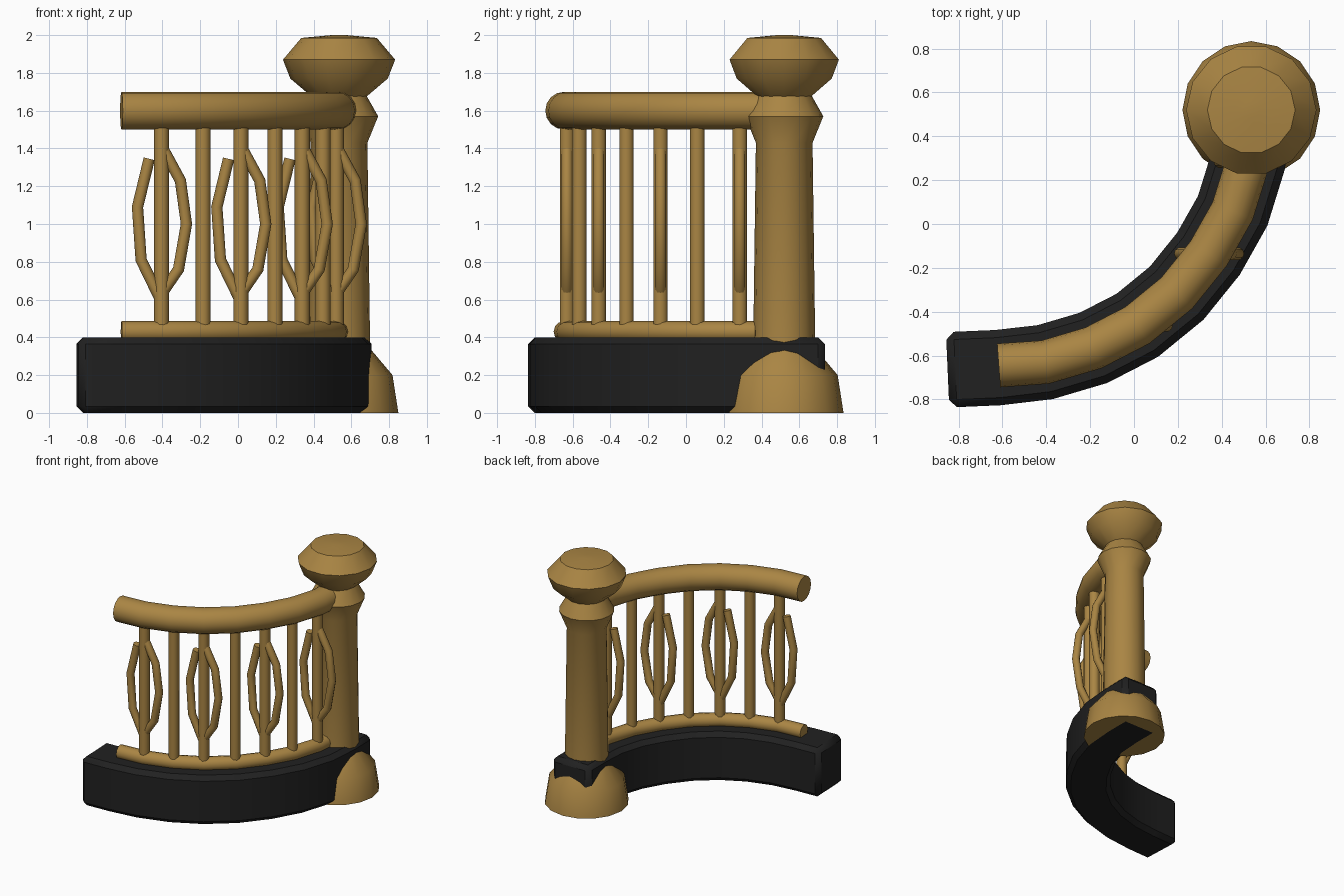
import bpy, bmesh, math
from mathutils import Vector

if "Cube" in bpy.data.objects:
    bpy.data.objects.remove(bpy.data.objects["Cube"])


def make_material(name, color):
    mat = bpy.data.materials.new(name)
    mat.use_nodes = True
    mat.diffuse_color = color
    mat.node_tree.nodes["Principled BSDF"].inputs["Base Color"].default_value = color
    return mat


gold = make_material("golden wood", (0.40, 0.235, 0.057, 1))
black = make_material("black stone", (0.015, 0.015, 0.015, 1))


def finish(name, bm, mat, angle=40):
    bmesh.ops.recalc_face_normals(bm, faces=bm.faces)
    mesh = bpy.data.meshes.new(name)
    bm.to_mesh(mesh)
    bm.free()
    mesh.materials.append(mat)
    obj = bpy.data.objects.new(name, mesh)
    bpy.context.collection.objects.link(obj)
    bpy.ops.object.select_all(action="DESELECT")
    obj.select_set(True)
    bpy.context.view_layer.objects.active = obj
    bpy.ops.object.shade_smooth_by_angle(angle=math.radians(angle))
    return obj


def skin(bm, rings):
    """Join successive vertex rings and close both ends."""
    n = len(rings[0])
    for a, b in zip(rings, rings[1:]):
        for i in range(n):
            j = (i + 1) % n
            bm.faces.new((a[i], a[j], b[j], b[i]))
    bm.faces.new(rings[0])
    bm.faces.new(rings[-1])


def circle(radius, sides):
    steps = [math.tau * i / sides for i in range(sides)]
    return [(radius * math.cos(a), radius * math.sin(a)) for a in steps]


def sweep(name, path, section, ref, mat):
    """Carry a cross-section along a path, keeping it upright to ref."""
    bm = bmesh.new()
    pts, ref, rings = [Vector(p) for p in path], Vector(ref), []
    for i, p in enumerate(pts):
        t = (pts[min(i + 1, len(pts) - 1)] - pts[max(i - 1, 0)]).normalized()
        side = t.cross(ref).normalized()
        up = side.cross(t)
        rings.append([bm.verts.new(p + side * a + up * b) for a, b in section])
    skin(bm, rings)
    return finish(name, bm, mat)


def lathe(name, profile, center, sides, mat):
    bm = bmesh.new()
    rings = [[bm.verts.new((center[0] + x, center[1] + y, z))
              for x, y in circle(r, sides)] for r, z in profile]
    skin(bm, rings)
    return finish(name, bm, mat, 35)


# Curved plan shared by the rails and the balusters
stations = [(-0.405, -0.63), (-0.185, -0.565), (0.015, -0.462), (0.195, -0.315),
            (0.34, -0.135), (0.45, 0.06), (0.52, 0.285)]
rail_plan = [(-0.617, -0.645)] + stations + [(0.53, 0.42)]
stone_plan = [(-0.85, -0.665), (-0.62, -0.655)] + stations + [(0.535, 0.5), (0.535, 0.735)]

# Stone plinth
w, h = 0.172, 0.2
plinth = sweep("stone_plinth", [(x, y, h) for x, y in stone_plan],
               [(-w, -h), (w, -h), (w, h), (-w, h)], (0, 0, 1), black)
bevel = plinth.modifiers.new("chamfer", "BEVEL")
bevel.width = 0.035
bevel.segments = 1
bevel.limit_method = "ANGLE"
bevel.angle_limit = math.radians(50)

# Rails
sweep("hand_rail", [(x, y, 1.6) for x, y in rail_plan], circle(0.1, 16), (0, 0, 1), gold)
sweep("lower_rail", [(x, y, 0.43) for x, y in rail_plan], circle(0.056, 12), (0, 0, 1), gold)

# Balusters, every second one with a pair of bowed side pieces
right_bow = [(-0.065, 1.345), (-0.127, 1.09), (-0.108, 0.81), (-0.01, 0.61)]
left_bow = [(0.015, 1.385), (0.1, 1.23), (0.132, 1.0), (0.09, 0.76), (0.01, 0.645)]
for i, (x, y) in enumerate(stations):
    sweep(f"baluster_{i + 1}", [(x, y, 0.44), (x, y, 1.54)], circle(0.04, 10), (0, 1, 0), gold)
    if i % 2 == 0:
        for label, bow in (("right", right_bow), ("left", left_bow)):
            sweep(f"{label}_bow_{i + 1}", [(x + dx, y, z) for dx, z in bow],
                  circle(0.03, 10), (0, 1, 0), gold)

# Newel post: flared foot, shaft with collar, faceted head
post = (0.535, 0.52)
lathe("post_foot", [(0.314, 0), (0.283, 0.2), (0.165, 0.34)], post, 16, gold)
lathe("post_shaft", [(0.165, 0.3), (0.15, 1.43), (0.207, 1.57), (0.145, 1.68)], post, 16, gold)
lathe("post_head", [(0.14, 1.67), (0.258, 1.77), (0.297, 1.87), (0.2, 1.985), (0.04, 2.0)],
      post, 14, gold)
